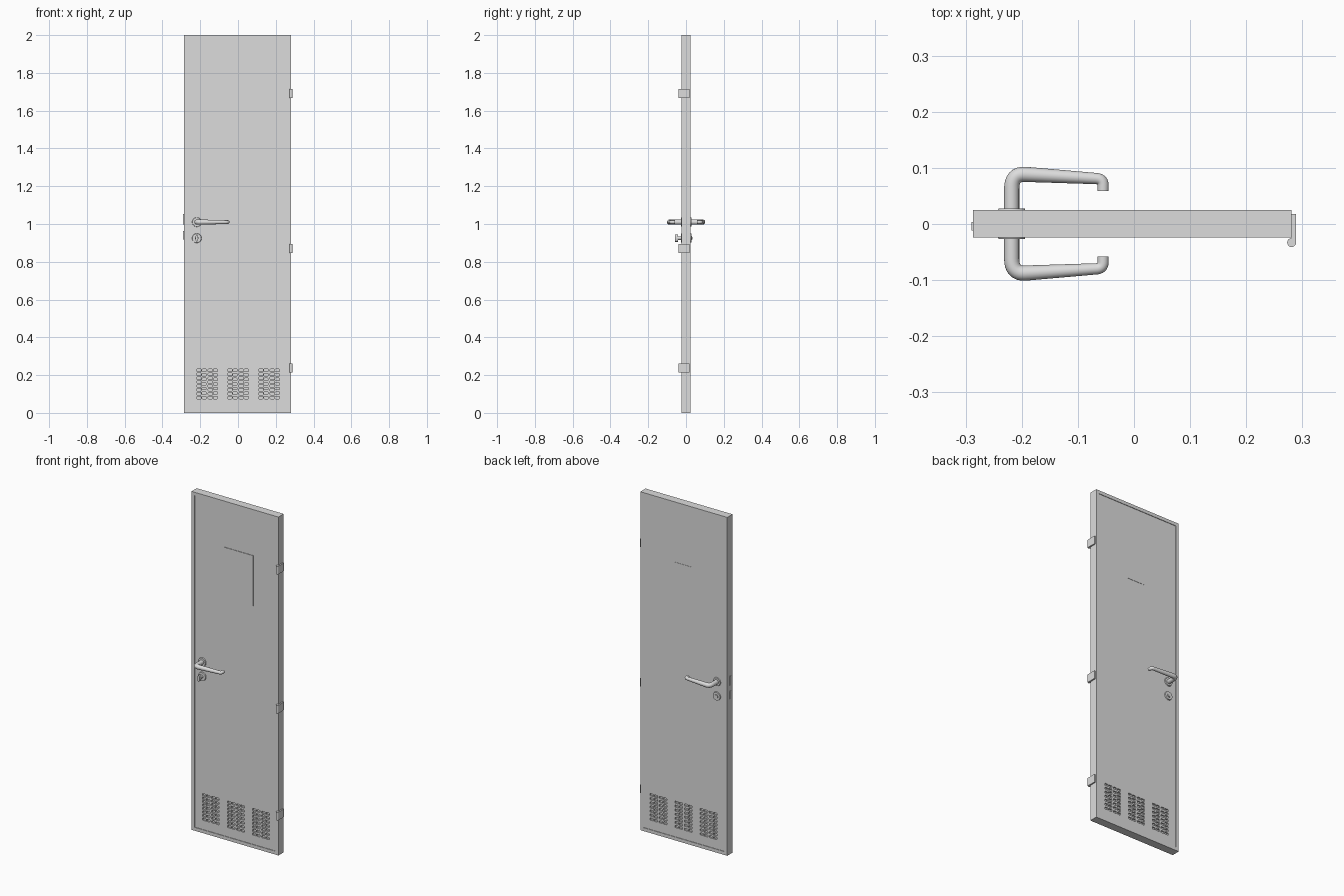
import bpy, bmesh, math
from mathutils import Matrix, Vector

old = bpy.data.objects.get("Cube")
if old:
    bpy.data.objects.remove(old, do_unlink=True)

# One light grey for leaf, fittings and hinges
GREY = bpy.data.materials.new("light grey")
GREY.use_nodes = True
GREY.diffuse_color = (0.72, 0.72, 0.72, 1)
GREY.node_tree.nodes["Principled BSDF"].inputs["Base Color"].default_value = GREY.diffuse_color

MID = 0.0005          # middle of the leaf thickness
HALF = 0.0245         # half the leaf thickness
RECESS = 0.003
FACE = HALF - RECESS  # distance of the recessed panel from the middle


def finish(name, bm, smooth=False):
    bmesh.ops.recalc_face_normals(bm, faces=bm.faces)
    mesh = bpy.data.meshes.new(name)
    bm.to_mesh(mesh)
    bm.free()
    mesh.materials.append(GREY)
    ob = bpy.data.objects.new(name, mesh)
    bpy.context.collection.objects.link(ob)
    bpy.ops.object.select_all(action='DESELECT')
    ob.select_set(True)
    bpy.context.view_layer.objects.active = ob
    if smooth:
        bpy.ops.object.shade_smooth_by_angle(angle=math.radians(40))
    return ob


def add_box(bm, lo, hi):
    lo, hi = Vector(lo), Vector(hi)
    mat = Matrix.Translation((lo + hi) / 2) @ Matrix.Diagonal((*(hi - lo), 1))
    return bmesh.ops.create_cube(bm, size=1, matrix=mat)["verts"]


def box(name, lo, hi):
    bm = bmesh.new()
    add_box(bm, lo, hi)
    return finish(name, bm)


def disc(name, x, z, y0, y1, r, squash=1, top=None):
    """Cylinder or cone along y from y0 to y1."""
    bm = bmesh.new()
    m = (Matrix.Translation((x, (y0 + y1) / 2, z)) @ Matrix.Diagonal((squash, 1, 1, 1))
         @ Matrix.Rotation(math.copysign(math.pi / 2, y0 - y1), 4, 'X'))
    bmesh.ops.create_cone(bm, cap_ends=True, segments=32, radius1=r, radius2=top or r,
                          depth=abs(y1 - y0), matrix=m)
    return finish(name, bm, True)


# Leaf with a sharp-edged recessed panel on both faces
bm = bmesh.new()
add_box(bm, (-0.287, MID - HALF, 0), (0.281, MID + HALF, 2))
bm.normal_update()
faces = [f for f in bm.faces if abs(f.normal.y) > 0.9]
bmesh.ops.inset_individual(bm, faces=faces, thickness=0.028)
bmesh.ops.inset_individual(bm, faces=faces, thickness=0.0002, depth=-RECESS)
leaf = finish("door_leaf", bm)

# Three groups of rounded ventilation slots sunk into both faces,
# in paired columns of eight and seven slots
bm = bmesh.new()
for group in (-0.163, 0.001, 0.165):
    for offset, rows in ((-0.0435, 8), (-0.0165, 7), (0.0165, 8), (0.0435, 7)):
        for row in range(rows):
            x = group + offset
            z = 0.081 + row * 0.144 / (rows - 1)
            for s in (-1, 1):
                a, b = sorted((MID + s * 0.013, MID + s * 0.03))
                vs = add_box(bm, (x - 0.0115, a, z - 0.0065), (x + 0.0115, b, z + 0.0065))
                edges = {e for v in vs for e in v.link_edges
                         if abs(e.verts[0].co.y - e.verts[1].co.y) > 0.01}
                bmesh.ops.bevel(bm, geom=list(edges), offset=0.003, segments=2,
                                profile=0.5, affect='EDGES')
cutter = finish("slot_cutter", bm)
cutter.hide_render = True
mod = leaf.modifiers.new("slots", 'BOOLEAN')
mod.operation = 'DIFFERENCE'
mod.solver = 'EXACT'
mod.object = cutter
bpy.context.view_layer.objects.active = leaf
bpy.ops.object.modifier_apply(modifier=mod.name)
bpy.data.objects.remove(cutter, do_unlink=True)

# Thin sign plates
box("front_sign", (-0.075, MID - HALF, 1.43), (0.115, MID - FACE, 1.727))
box("back_sign", (-0.053, MID + FACE, 1.54), (0.06, MID + FACE + 0.0015, 1.643))

# Lever handles and rosettes on both faces
X, Z_LEVER, Z_LOCK = -0.218, 1.01, 0.925


def bend(p0, corner, p1, n=8):
    """Quadratic arc that rounds a corner."""
    p0, c, p1 = Vector(p0), Vector(corner), Vector(p1)
    return [p0.lerp(c, t).lerp(c.lerp(p1, t), t) for t in (i / n for i in range(n + 1))]


def lever(name, s):
    path = [Vector((X, 0.018))]
    path += bend((X, 0.062), (X, 0.0895), (-0.194, 0.088))
    path += bend((-0.068, 0.0805), (-0.055, 0.08), (-0.055, 0.068))
    path.append(Vector((-0.055, 0.0585)))
    bm = bmesh.new()
    rings, sides = [], 20
    for i, p in enumerate(path):
        d = (path[min(i + 1, len(path) - 1)] - path[max(i - 1, 0)]).normalized()
        taper = min(max((p.x + 0.192) / 0.12, 0), 1)
        r = 0.0135 - 0.0035 * taper
        ring = []
        for k in range(sides):
            a = 2 * math.pi * k / sides
            q = p + Vector((-d.y, d.x)) * r * math.cos(a)
            ring.append(bm.verts.new((q.x, MID + s * q.y, Z_LEVER + r * math.sin(a))))
        rings.append(ring)
    for r0, r1 in zip(rings, rings[1:]):
        for k in range(sides):
            j = (k + 1) % sides
            bm.faces.new((r0[k], r0[j], r1[j], r1[k]))
    bm.faces.new(rings[0])
    bm.faces.new(rings[-1])
    finish(name, bm, True)


for side, s in (("front", -1), ("back", 1)):
    y0, y1 = MID + s * FACE, MID + s * 0.0275
    lever(side + "_lever", s)
    disc(side + "_lever_rosette", X, Z_LEVER, y0, y1, 0.025, top=0.0235)
    disc(side + "_lock_rosette", X, Z_LOCK, y0, y1, 0.025, top=0.0235)

# Thumb turn in front, lock cylinder with keyway behind
disc("thumb_turn_neck", X, Z_LOCK, -0.025, -0.044, 0.009)
disc("thumb_turn_knob", X, Z_LOCK, -0.042, -0.058, 0.019, squash=0.4)
disc("lock_cylinder", X, Z_LOCK, 0.025, 0.033, 0.011)
box("keyway", (X - 0.0015, 0.033, Z_LOCK - 0.007), (X + 0.0015, 0.034, Z_LOCK + 0.007))

# Latch and bolt on the lock edge
box("latch", (-0.29, -0.012, 0.998), (-0.28, 0.004, 1.053))
box("dead_bolt", (-0.29, -0.012, 0.918), (-0.28, 0.004, 0.964))

# Hinges: a leaf plate and a knuckle
for name, z in (("lower", 0.238), ("middle", 0.87), ("upper", 1.692)):
    box(name + "_hinge_plate", (0.281, -0.033, z - 0.024), (0.289, 0.018, z + 0.024))
    bm = bmesh.new()
    bmesh.ops.create_cone(bm, cap_ends=True, segments=20, radius1=0.008, radius2=0.008,
                          depth=0.048, matrix=Matrix.Translation((0.281, -0.033, z)))
    finish(name + "_hinge_knuckle", bm, True)
